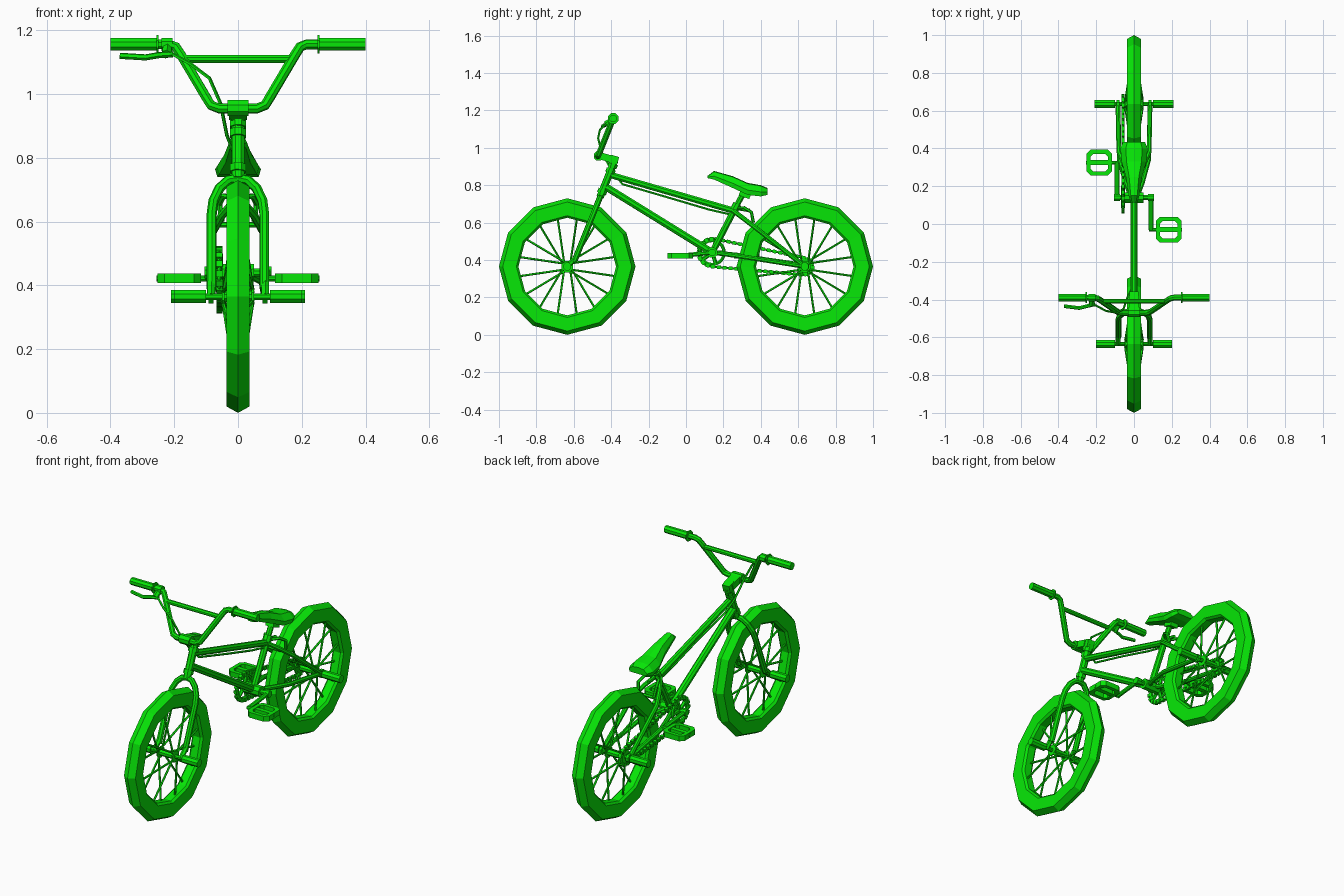
import bpy, bmesh
from math import sin, cos, pi, radians, atan2
from mathutils import Vector, Matrix

cube = bpy.data.objects.get("Cube")
if cube:
    bpy.data.objects.remove(cube)

green = bpy.data.materials.new("bright_green")
green.use_nodes = True
green.diffuse_color = (0.002, 0.8, 0.002, 1)
green.node_tree.nodes["Principled BSDF"].inputs["Base Color"].default_value = green.diffuse_color


def finish(name, bm):
    bmesh.ops.recalc_face_normals(bm, faces=bm.faces)
    mesh = bpy.data.meshes.new(name)
    bm.to_mesh(mesh)
    bm.free()
    mesh.materials.append(green)
    obj = bpy.data.objects.new(name, mesh)
    bpy.context.collection.objects.link(obj)


def sweep(bm, pts, r, sides=8, closed=False):
    """Sweep a polygon along a path."""
    pts = [Vector(p) for p in pts]
    n = len(pts)
    rings, normal = [], None
    for i, p in enumerate(pts):
        a = pts[i - 1] if (i or closed) else p
        b = pts[(i + 1) % n] if (i < n - 1 or closed) else p
        t = (b - a).normalized()
        normal = t.orthogonal() if normal is None else normal - t * normal.dot(t)
        normal.normalize()
        side = t.cross(normal)
        angles = [2 * pi * (k + 0.5) / sides for k in range(sides)]
        rings.append([bm.verts.new(p + r * (normal * cos(w) + side * sin(w))) for w in angles])
    bridge(bm, rings, closed)


def bridge(bm, rings, closed=False):
    m = len(rings[0])
    for i in range(len(rings) - (not closed)):
        a, b = rings[i], rings[(i + 1) % len(rings)]
        for k in range(m):
            bm.faces.new((a[k], a[(k + 1) % m], b[(k + 1) % m], b[k]))
    if not closed:
        bm.faces.new(rings[0])
        bm.faces.new(rings[-1])


def tubes(name, paths, r, sides=8, closed=False):
    bm = bmesh.new()
    for path in paths:
        sweep(bm, path, r, sides, closed)
    finish(name, bm)


def tube(name, path, r, sides=8, closed=False):
    tubes(name, [path], r, sides, closed)


def boxes(name, items):
    """Each item: centre, size, tilt about x."""
    bm = bmesh.new()
    for c, s, tilt in items:
        m = Matrix.Translation(c) @ Matrix.Rotation(tilt, 4, 'X') @ Matrix.Diagonal((*s, 1))
        bmesh.ops.create_cube(bm, size=1, matrix=m)
    finish(name, bm)


def flip(path):
    return [(-x, y, z) for x, y, z in path]


def circle(x, c, r, n):
    return [(x, c[0] + r * cos(2 * pi * k / n), c[1] + r * sin(2 * pi * k / n)) for k in range(n)]


HUB_Z, BB = 0.365, (0.14, 0.44)

# Wheels with tyre, spokes, hub and pegs
half = [(0.036, 0.345), (0.034, 0.272), (0.022, 0.261)]
section = [(0, 0.365)] + half + [(-x, r) for x, r in reversed(half)]
for name, cy, peg in (("front", -0.635, 0.2), ("rear", 0.635, 0.21)):
    bm = bmesh.new()
    rings = []
    for k in range(12):
        a = k * pi / 6
        rings.append([bm.verts.new((x, cy + r * cos(a), HUB_Z + r * sin(a))) for x, r in section])
    bridge(bm, rings, True)
    finish(name + "_tyre", bm)
    spokes = []
    for k in range(16):
        a, s = 2 * pi * (k + 0.5) / 16, (-1) ** k
        b = a + 0.5 * (1 if k % 4 < 2 else -1)
        spokes.append([(s * 0.046, cy + 0.026 * cos(b), HUB_Z + 0.026 * sin(b)),
                       (s * 0.008, cy + 0.268 * cos(a), HUB_Z + 0.268 * sin(a))])
    tubes(name + "_spokes", spokes, 0.006, 5)
    tube(name + "_hub", [(-0.05, cy, HUB_Z), (0.05, cy, HUB_Z)], 0.018)
    tubes(name + "_hub_flanges", [[(s * 0.043, cy, HUB_Z), (s * 0.05, cy, HUB_Z)] for s in (-1, 1)], 0.033)
    tube(name + "_axle", [(-0.105, cy, HUB_Z), (0.105, cy, HUB_Z)], 0.011)
    tubes(name + "_pegs", [[(s * 0.1, cy, HUB_Z), (s * peg, cy, HUB_Z)] for s in (-1, 1)], 0.022)


def steer(x, z):
    """Point on the steering axis plane."""
    return (x, -0.39 - (0.91 - z) / 2.5, z)


# Fork
leg = [steer(0.083, 0.39), steer(0.083, 0.62), steer(0.077, 0.665),
       steer(0.058, 0.705), steer(0.03, 0.73), steer(0, 0.735)]
tube("fork", leg + flip(leg[:-1])[::-1], 0.016)
drop = [steer(0.085, 0.41), (0.085, -0.635, HUB_Z)]
tubes("fork_dropouts", [drop, flip(drop)], 0.014, 6)
tube("head_tube", [steer(0, 0.735), steer(0, 0.93)], 0.021)
tubes("headset_cups", [[steer(0, z), steer(0, z + 0.022)] for z in (0.755, 0.865, 0.895)], 0.027)

# Stem
tilt = -radians(16)
boxes("stem", [((0, -0.435, 0.95), (0.055, 0.1, 0.038), tilt),
               ((0, -0.385, 0.935), (0.045, 0.045, 0.045), tilt)])
tube("stem_clamp", [(-0.033, -0.468, 0.956), (0.033, -0.468, 0.956)], 0.027)


# Handlebar
def bar(x, z):
    return (x, -0.47 + (z - 0.955) / 2.5, z)


side = [bar(0.06, 0.955), bar(0.085, 0.965), bar(0.1, 0.99), bar(0.18, 1.125),
        bar(0.195, 1.148), bar(0.215, 1.156), bar(0.39, 1.156)]
tube("handlebar", flip(side)[::-1] + side, 0.016)
tube("handlebar_crossbar", [bar(-0.168, 1.11), bar(0.168, 1.11)], 0.013)
grip = [bar(0.25, 1.156), bar(0.4, 1.156)]
tubes("grips", [grip, flip(grip)], 0.021)
flange = [bar(0.25, 1.156), bar(0.256, 1.156)]
tubes("grip_flanges", [flange, flip(flange)], 0.031)

# Hand brake
tube("brake_clamp", [bar(-0.24, 1.156), bar(-0.205, 1.156)], 0.022)
tube("brake_bracket", [bar(-0.222, 1.15), (-0.225, -0.43, 1.125)], 0.016, 6)
tube("brake_lever", [(-0.205, -0.425, 1.125), (-0.25, -0.435, 1.122), (-0.29, -0.445, 1.115),
                     (-0.37, -0.435, 1.12)], 0.01, 6)
tube("brake_cable", [(-0.205, -0.43, 1.125), (-0.15, -0.46, 1.095), (-0.09, -0.47, 1.05),
                     (-0.055, -0.45, 0.97), (-0.035, -0.39, 0.87), (-0.01, -0.34, 0.805),
                     (0, -0.1, 0.735), (0, 0.12, 0.67), (0, 0.25, 0.64)], 0.006, 5)

# Frame
tube("top_tube", [(0, -0.405, 0.855), (0, 0.25, 0.665)], 0.018)
tube("down_tube", [(0, -0.435, 0.795), (0, *BB)], 0.02)
tube("seat_tube", [(0, *BB), (0, 0.27, 0.69)], 0.018)
tube("seat_clamp", [(0, 0.258, 0.668), (0, 0.275, 0.7)], 0.024)
tube("seat_post", [(0, 0.26, 0.67), (0, 0.295, 0.735), (0, 0.32, 0.77)], 0.016)
tube("bottom_bracket", [(-0.05, *BB), (0.05, *BB)], 0.03)
stay = [(0.012, 0.25, 0.665), (0.05, 0.31, 0.62), (0.08, 0.38, 0.566), (0.085, 0.635, HUB_Z)]
tubes("seat_stays", [stay, flip(stay)], 0.013)
stay = [(0.015, *BB), (0.045, 0.22, 0.43), (0.078, 0.34, 0.412), (0.085, 0.635, HUB_Z)]
tubes("chain_stays", [stay, flip(stay)], 0.013)
tubes("stay_dropouts", [[(s * 0.077, 0.635, HUB_Z), (s * 0.093, 0.635, HUB_Z)] for s in (-1, 1)], 0.024)
tube("stay_bridge", [(-0.065, 0.35, 0.59), (0.065, 0.35, 0.59)], 0.009, 6)

# Rear brake
arm = [(0.01, 0.28, 0.675), (0.045, 0.31, 0.68), (0.058, 0.35, 0.655), (0.05, 0.36, 0.6)]
tubes("rear_brake_arms", [arm, flip(arm)], 0.009, 6)
tube("rear_brake_bolt", [(0, 0.25, 0.68), (0, 0.34, 0.665)], 0.01, 6)

# Saddle, lofted from nose to tail: y, top, bottom, half width
bm = bmesh.new()
rings = []
for y, top, low, w in ((0.115, 0.85, 0.838, 0.018), (0.15, 0.876, 0.83, 0.028),
                       (0.25, 0.848, 0.785, 0.043), (0.33, 0.812, 0.748, 0.066),
                       (0.4, 0.8, 0.74, 0.072), (0.435, 0.785, 0.748, 0.058)):
    mid = low + 0.4 * (top - low)
    right = [(w * 0.6, top - 0.004), (w, mid), (w * 0.9, low)]
    outline = [(0, top)] + right + [(-x, z) for x, z in reversed(right)]
    rings.append([bm.verts.new((x, y, z)) for x, z in outline])
bridge(bm, rings)
finish("saddle", bm)
boxes("saddle_clamp", [((0, 0.315, 0.75), (0.05, 0.06, 0.03), -radians(20))])

# Chainring with arms, and rear cog
X = -0.058
tube("chainring", circle(X, BB, 0.064, 20), 0.009, 6, True)
tubes("chainring_arms", [[(X, *BB), p] for p in circle(X, BB, 0.064, 5)], 0.011, 6)
tube("rear_cog", [(X - 0.004, 0.635, HUB_Z), (X + 0.004, 0.635, HUB_Z)], 0.04, 16)

# Chain: oval loop of links
drop_angle = atan2(HUB_Z - BB[1], 0.635 - BB[0])
loop = []
for c, r, start, n in ((BB, 0.075, pi / 2, 8), ((0.635, HUB_Z), 0.045, -pi / 2, 5)):
    for k in range(n + 1):
        a = start + drop_angle + pi * k / n
        loop.append(Vector((X, c[0] + r * cos(a), c[1] + r * sin(a))))
tube("chain", loop, 0.006, 4, True)
links = []
for a, b in zip(loop, loop[1:] + loop[:1]):
    count = max(1, round((b - a).length / 0.031))
    d = b - a
    for k in range(count):
        links.append((a + d * (k + 0.5) / count, (0.018, 0.02, 0.019), atan2(d.z, d.y)))
boxes("chain_links", links)

# Cranks and pedals
tube("crank_axle", [(-0.1, *BB), (0.1, *BB)], 0.014)
for name, s, py in (("right", -1, 0.325), ("left", 1, -0.03)):
    z, cx = 0.422, s * 0.184
    tube(name + "_crank", [(s * 0.09, *BB), (s * 0.09, py, z)], 0.013)
    tube(name + "_crank_boss", [(s * 0.075, *BB), (s * 0.105, *BB)], 0.02)
    tube(name + "_pedal_axle", [(s * 0.08, py, z), (s * 0.255, py, z)], 0.01)
    corners = [(0.062, 0.042), (0.042, 0.062), (-0.042, 0.062), (-0.062, 0.042)]
    corners += [(-x, -y) for x, y in corners]
    bm = bmesh.new()
    rings = []
    for x, y in corners:
        rings.append([bm.verts.new((cx + x * f, py + y * f, z + h))
                      for f, h in ((1.1, -0.015), (1.1, 0.015), (0.75, 0.015), (0.75, -0.015))])
    bridge(bm, rings, True)
    finish(name + "_pedal_cage", bm)
    boxes(name + "_pedal_body", [((cx, py, z), (0.1, 0.026, 0.024), 0)])
